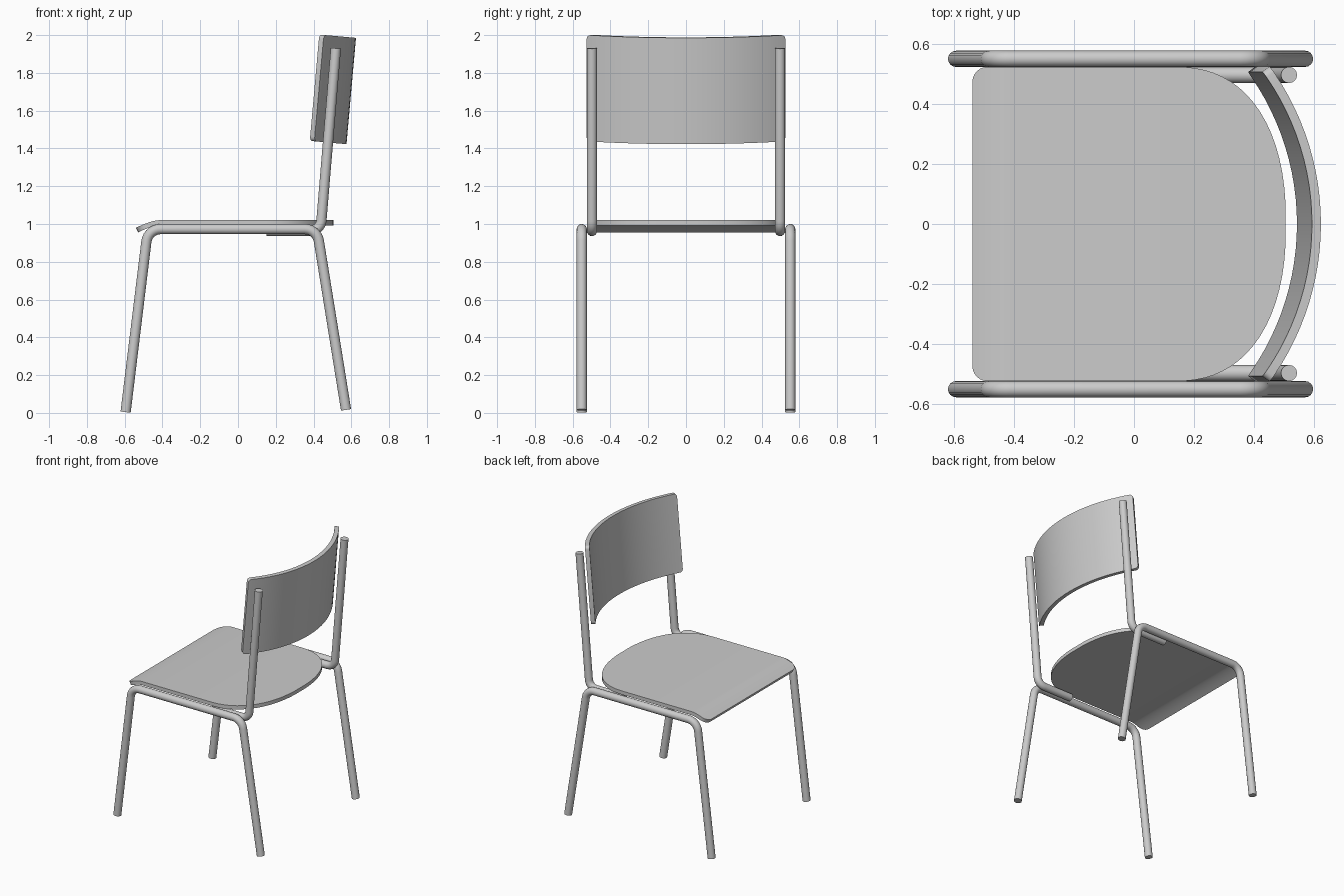
import bpy
import math
from mathutils import Vector

cube = bpy.data.objects.get("Cube")
if cube:
    bpy.data.objects.remove(cube, do_unlink=True)

grey = bpy.data.materials.new("plain grey")
grey.use_nodes = True
grey.diffuse_color = (0.6, 0.6, 0.6, 1)
grey.node_tree.nodes["Principled BSDF"].inputs["Base Color"].default_value = (0.6, 0.6, 0.6, 1)


def finish(obj):
    """Bake curve or modifiers to a mesh and shade it smooth with sharp rims."""
    bpy.ops.object.select_all(action='DESELECT')
    obj.select_set(True)
    bpy.context.view_layer.objects.active = obj
    bpy.ops.object.convert(target='MESH')
    bpy.ops.object.shade_smooth_by_angle(angle=math.radians(35))


def fillet(points, radius, steps=7):
    """Round each inner corner of a path with an arc."""
    path = [points[0]]
    for a, b, c in zip(points, points[1:], points[2:]):
        u, v = (a - b).normalized(), (c - b).normalized()
        half = u.angle(v) / 2
        centre = b + (u + v).normalized() * radius / math.sin(half)
        reach = radius / math.tan(half)
        start = (b + u * reach - centre).normalized()
        end = (b + v * reach - centre).normalized()
        for i in range(steps + 1):
            path.append(centre + start.slerp(end, i / steps).normalized() * radius)
    return path + [points[-1]]


def tube(name, profile, y, bend, radius=0.027):
    """Bent round tube following an (x, z) profile at one side."""
    path = fillet([Vector((x, y, z)) for x, z in profile], bend)
    curve = bpy.data.curves.new(name, 'CURVE')
    curve.dimensions = '3D'
    curve.bevel_depth = radius
    curve.bevel_resolution = 6
    curve.use_fill_caps = True
    spline = curve.splines.new('POLY')
    spline.points.add(len(path) - 1)
    for point, co in zip(spline.points, path):
        point.co = (*co, 1)
    curve.materials.append(grey)
    obj = bpy.data.objects.new(name, curve)
    bpy.context.collection.objects.link(obj)
    finish(obj)


def sheet(name, pairs, thickness, side):
    """Bent board spanned by successive pairs of edge points."""
    verts = [p for pair in pairs for p in pair]
    faces = [(i, i + 2, i + 3, i + 1) for i in range(0, len(verts) - 2, 2)]
    mesh = bpy.data.meshes.new(name)
    mesh.from_pydata(verts, [], faces)
    mesh.materials.append(grey)
    obj = bpy.data.objects.new(name, mesh)
    bpy.context.collection.objects.link(obj)
    solid = obj.modifiers.new("thickness", 'SOLIDIFY')
    solid.thickness = thickness
    solid.offset = side
    finish(obj)


# Leg frames and back posts, one of each per side
for side, sign in (("left", -1), ("right", 1)):
    tube(side + "_leg_frame",
         [(-0.595, 0.004), (-0.477, 0.973), (0.418, 0.973), (0.572, 0.016)],
         sign * 0.552, 0.075)
    tube(side + "_back_post",
         [(0.15, 0.963), (0.437, 0.963), (0.518, 1.93)],
         sign * 0.498, 0.06)

# Seat: rounded front corners, drooping front lip, curved rear
FRONT, SHOULDER, REAR, HALF, CORNER = -0.54, 0.14, 0.508, 0.525, 0.05


def seat_half_width(x):
    if x < FRONT + CORNER:
        d = FRONT + CORNER - x
        return HALF - CORNER + math.sqrt(max(0, CORNER ** 2 - d ** 2))
    if x > SHOULDER:
        t = (x - SHOULDER) / (REAR - SHOULDER)
        return HALF * max(0, 1 - t ** 2.3) ** (1 / 2.3)
    return HALF


def seat_height(x):
    drop = min(1, max(0, (-0.42 - x) / 0.12))
    return 1.02 - 0.04 * drop ** 1.5


stations = [FRONT + CORNER * (1 - math.cos(i * math.pi / 12)) for i in range(7)]
stations += [-0.47, -0.45, -0.435, -0.42]
stations += [SHOULDER + (REAR - SHOULDER) * math.sin(i * math.pi / 36) for i in range(18)]
sheet("seat",
      [((x, -seat_half_width(x), seat_height(x)),
        (x, seat_half_width(x), seat_height(x))) for x in stations],
      0.027, -1)

# Backrest: arc in plan, leaning back, with small rounded corners
RADIUS, SPREAD, HEIGHT, LEAN, ROUND = 0.865, math.radians(36), 0.565, math.radians(5.1), 0.022
sagitta = RADIUS * (1 - math.cos(SPREAD))


def lean(depth, y, height):
    return (0.38 + depth * math.cos(LEAN) + height * math.sin(LEAN), y,
            1.44 - depth * math.sin(LEAN) + height * math.cos(LEAN))


tip = ROUND / RADIUS
ends = [SPREAD - tip * (1 - math.cos(i * math.pi / 10)) for i in range(6)]
middle = [(SPREAD - tip) * (1 - i / 12) for i in range(1, 24)]
angles = [-a for a in ends] + [-a for a in middle] + ends[::-1]
rows = []
for a in angles:
    d = max(0, abs(a) - (SPREAD - tip)) * RADIUS
    inset = ROUND - math.sqrt(max(0, ROUND ** 2 - d ** 2))
    depth = sagitta - RADIUS * (1 - math.cos(a))
    y = RADIUS * math.sin(a)
    rows.append((lean(depth, y, inset), lean(depth, y, HEIGHT - inset)))
sheet("backrest", rows, 0.03, 1)
